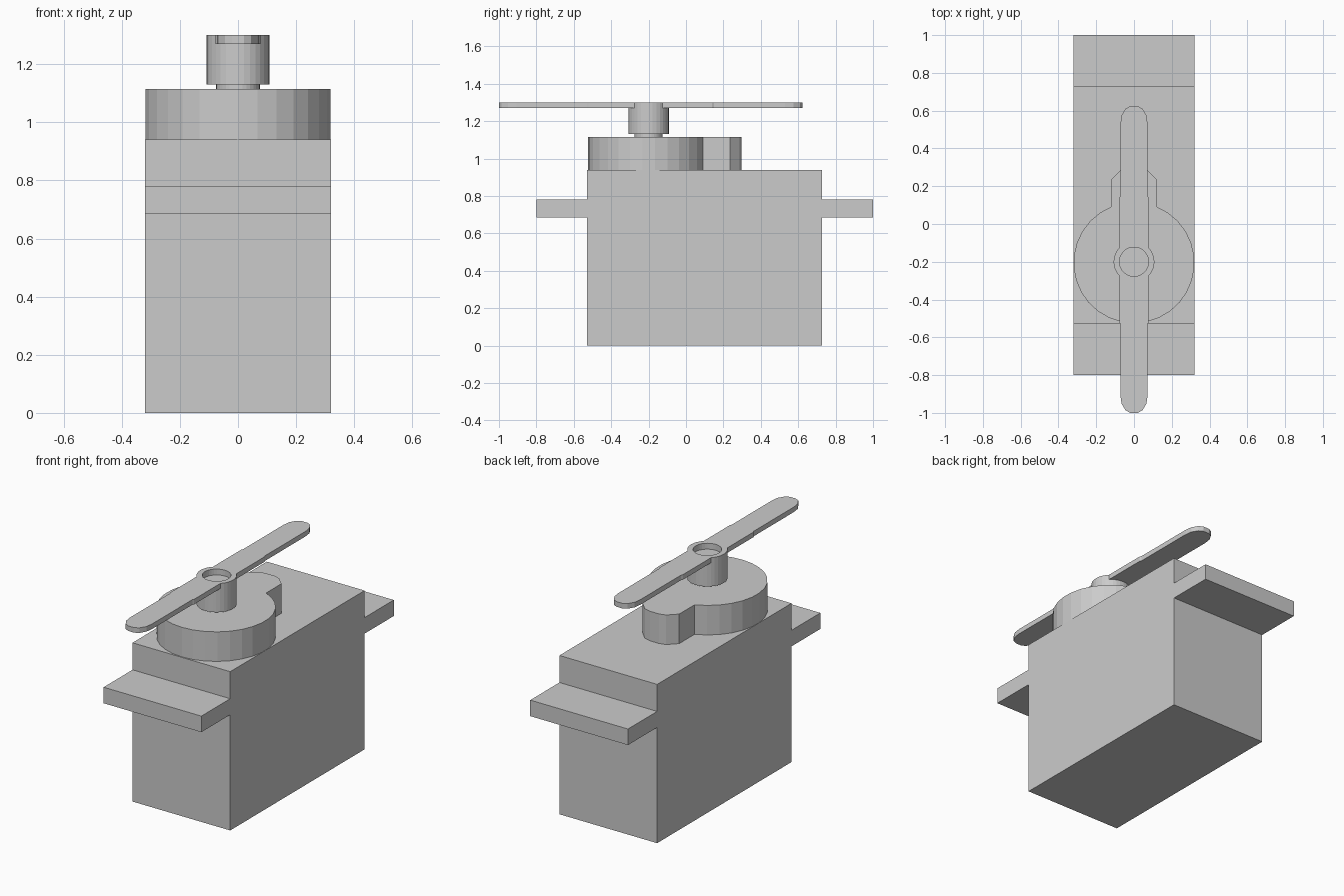
import bpy, bmesh, math

if "Cube" in bpy.data.objects:
    bpy.data.objects.remove(bpy.data.objects["Cube"])

AXIS_Y = -0.2   # y position of the output shaft


def prism(name, points, axis, low, high):
    """Extrude a closed 2D profile along z (xy profile) or x (yz profile)."""
    bm = bmesh.new()
    if axis == 'z':
        verts = [bm.verts.new((a, b, low)) for a, b in points]
        move = (0, 0, high - low)
    else:
        verts = [bm.verts.new((low, a, b)) for a, b in points]
        move = (high - low, 0, 0)
    base = bm.faces.new(verts)
    ext = bmesh.ops.extrude_face_region(bm, geom=[base], use_keep_orig=True)
    new = [g for g in ext['geom'] if isinstance(g, bmesh.types.BMVert)]
    bmesh.ops.translate(bm, verts=new, vec=move)
    bmesh.ops.recalc_face_normals(bm, faces=bm.faces)
    mesh = bpy.data.meshes.new(name)
    bm.to_mesh(mesh)
    bm.free()
    obj = bpy.data.objects.new(name, mesh)
    bpy.context.collection.objects.link(obj)
    return obj


def arc(radius, start, end, steps, cy=AXIS_Y):
    """Points on an arc around (0, cy), angles in radians, ends included."""
    return [(radius * math.cos(start + (end - start) * i / steps),
             cy + radius * math.sin(start + (end - start) * i / steps))
            for i in range(steps + 1)]


def cylinder(name, radius, low, high, sides=32):
    return prism(name, arc(radius, 0, math.tau, sides)[:-1], 'z', low, high)


def boolean(target, other, operation):
    mod = target.modifiers.new(operation.lower(), 'BOOLEAN')
    mod.operation = operation
    mod.solver = 'EXACT'
    mod.object = other
    bpy.context.view_layer.objects.active = target
    bpy.ops.object.modifier_apply(modifier=mod.name)
    bpy.data.objects.remove(other, do_unlink=True)


# Case with the two mounting tabs, as one side profile
prism("servo_case", [(-0.53, 0), (0.727, 0), (0.727, 0.685), (1.0, 0.685),
                     (1.0, 0.78), (0.727, 0.78), (0.727, 0.94), (-0.53, 0.94),
                     (-0.53, 0.78), (-0.8, 0.78), (-0.8, 0.685), (-0.53, 0.685)],
      'x', -0.32, 0.32)

# Round gear housing with the small lobe behind it
half = math.acos(0.12 / 0.32)
lobe = [(-0.12, 0.235), (-0.07, 0.285), (-0.03, 0.296),
        (0.03, 0.296), (0.07, 0.285), (0.12, 0.235)]
housing = arc(0.32, math.pi - half, math.tau + half, 26, -0.205) + lobe[::-1]
prism("gear_housing", housing, 'z', 0.94, 1.115)

# Output shaft
cylinder("output_shaft", 0.075, 1.115, 1.15)

# Horn: long two-ended arm joined to a hub with a screw recess
quarter = [(0.072, 0.53), (0.066, 0.575), (0.045, 0.61), (0.02, 0.624)]
tip_back = [(0.077, 0.14), (0.072, 0.15)] + quarter
tip_front = [(x, -y - 0.376) for x, y in quarter]
right_side = (tip_front[::-1] + [(0.072, -0.53), (0.077, -0.52)] + tip_back)
outline = right_side + [(-x, y) for x, y in reversed(right_side)]
horn = prism("horn_arm_and_hub", outline, 'z', 1.27, 1.3)
boolean(horn, cylinder("hub", 0.108, 1.13, 1.3), 'UNION')
boolean(horn, cylinder("recess_cutter", 0.077, 1.265, 1.35), 'DIFFERENCE')
